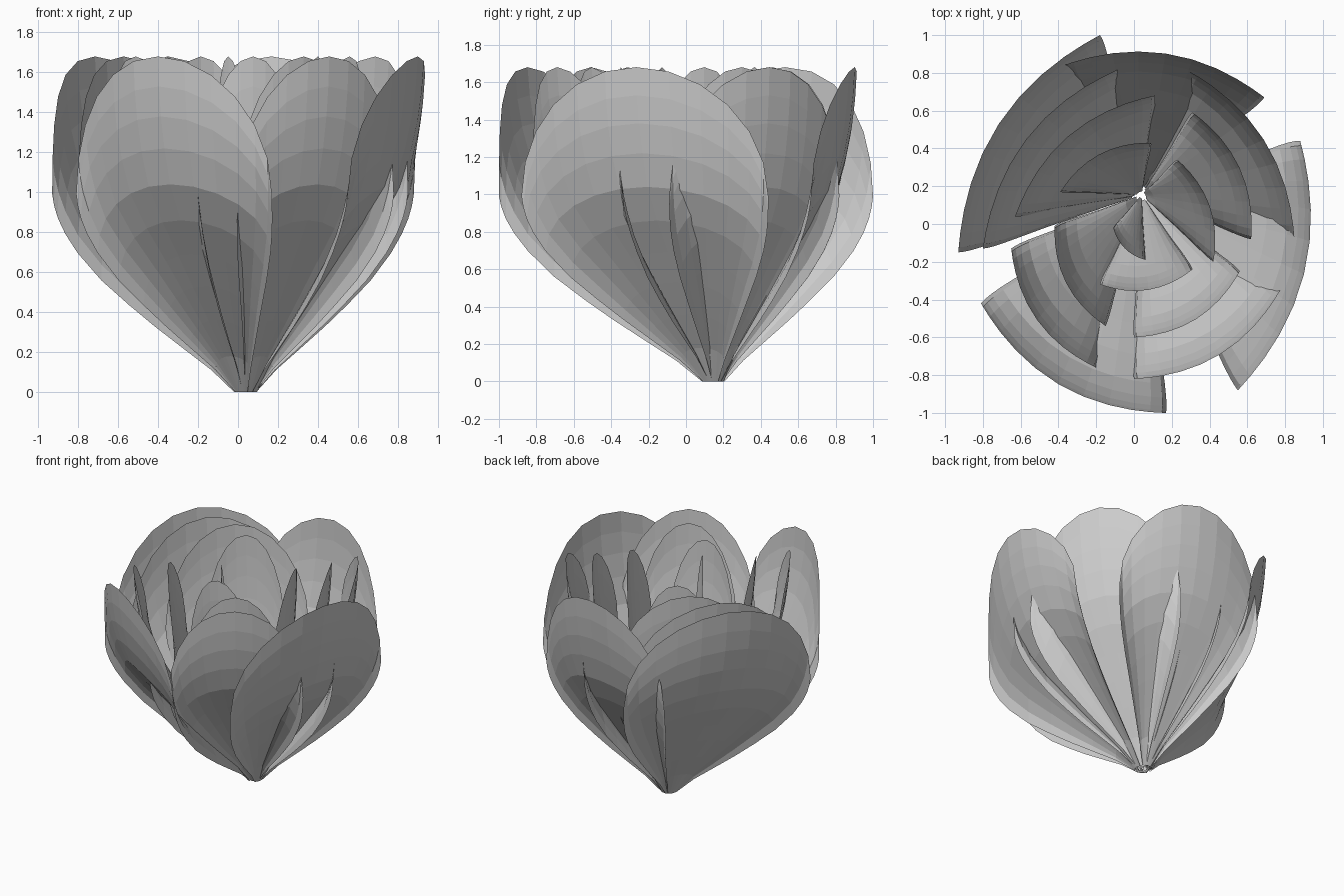
import bpy, math
from mathutils import Vector

if "Cube" in bpy.data.objects:
    bpy.data.objects.remove(bpy.data.objects["Cube"])

BASE = Vector((0.04, 0.155))   # point where all petals meet
COLS = 12
# midrib profile: (reach from base 0..1, height, edge height / midrib height)
RIB = [(.06, 0, .62), (.18, .18, .62), (.33, .36, .62), (.47, .53, .62),
       (.60, .69, .63), (.74, .86, .65), (.86, 1.04, .67), (.925, 1.22, .65),
       (.965, 1.38, .63), (.988, 1.53, .61), (1.0, 1.68, .59)]


def petal(name, a, b, bulge=0.14):
    """Cupped petal sheet; a and b are its widest corners in plan."""
    a, b = Vector(a), Vector(b)
    mid, half = (a + b) / 2, (b - a) / 2
    out = Vector((half.y, -half.x)).normalized()
    if out.dot(mid - BASE) < 0:
        out = -out
    verts, faces = [], []
    for reach, height, edge in RIB:
        widen = 1 + 0.48 * reach ** 6 * (1 - reach)   # rounds the corners
        for c in range(COLS + 1):
            th = math.pi * (c / COLS - 0.5)
            s, k = math.sin(th), math.cos(th)
            arc = mid + half * (s * widen) + out * (bulge * 2 * half.length * k * k)
            p = BASE + (arc - BASE) * reach
            verts.append((p.x, p.y, height * (edge + (1 - edge) * k)))
    n = COLS + 1
    for r in range(len(RIB) - 1):
        for c in range(COLS):
            i = r * n + c
            faces.append((i, i + 1, i + n + 1, i + n))
    me = bpy.data.meshes.new(name)
    me.from_pydata(verts, [], faces)
    ob = bpy.data.objects.new(name, me)
    bpy.context.collection.objects.link(ob)
    return ob


# petal corners in plan, from the outer ring to the heart
RINGS = {
    "outer_petal": [((-.81, -.42), (.17, -1.0)), ((.55, -.88), (.88, .44)),
                    ((.69, .67), (-.40, .83)), ((-.18, 1.0), (-.93, -.15))],
    "second_petal": [((0, -.82), (.78, -.34)), ((.85, -.09), (.27, .82)),
                     ((-.08, .82), (-.80, -.13)), ((-.65, -.13), (-.20, -.76))],
    "third_petal": [((0, -.60), (.56, -.25)), ((.62, -.08), (.31, .59)),
                    ((.11, .68), (-.63, .04)), ((-.42, -.01), (-.15, -.54))],
    "inner_petal": [((-.18, -.32), (.31, -.24)), ((.42, -.20), (.23, .34)),
                    ((.09, .43), (-.39, .17))],
    "heart_petal": [((-.11, -.02), (.06, -.19))],
}
for ring, corners in RINGS.items():
    for i, (a, b) in enumerate(corners, 1):
        petal(f"{ring}_{i}", a, b)
